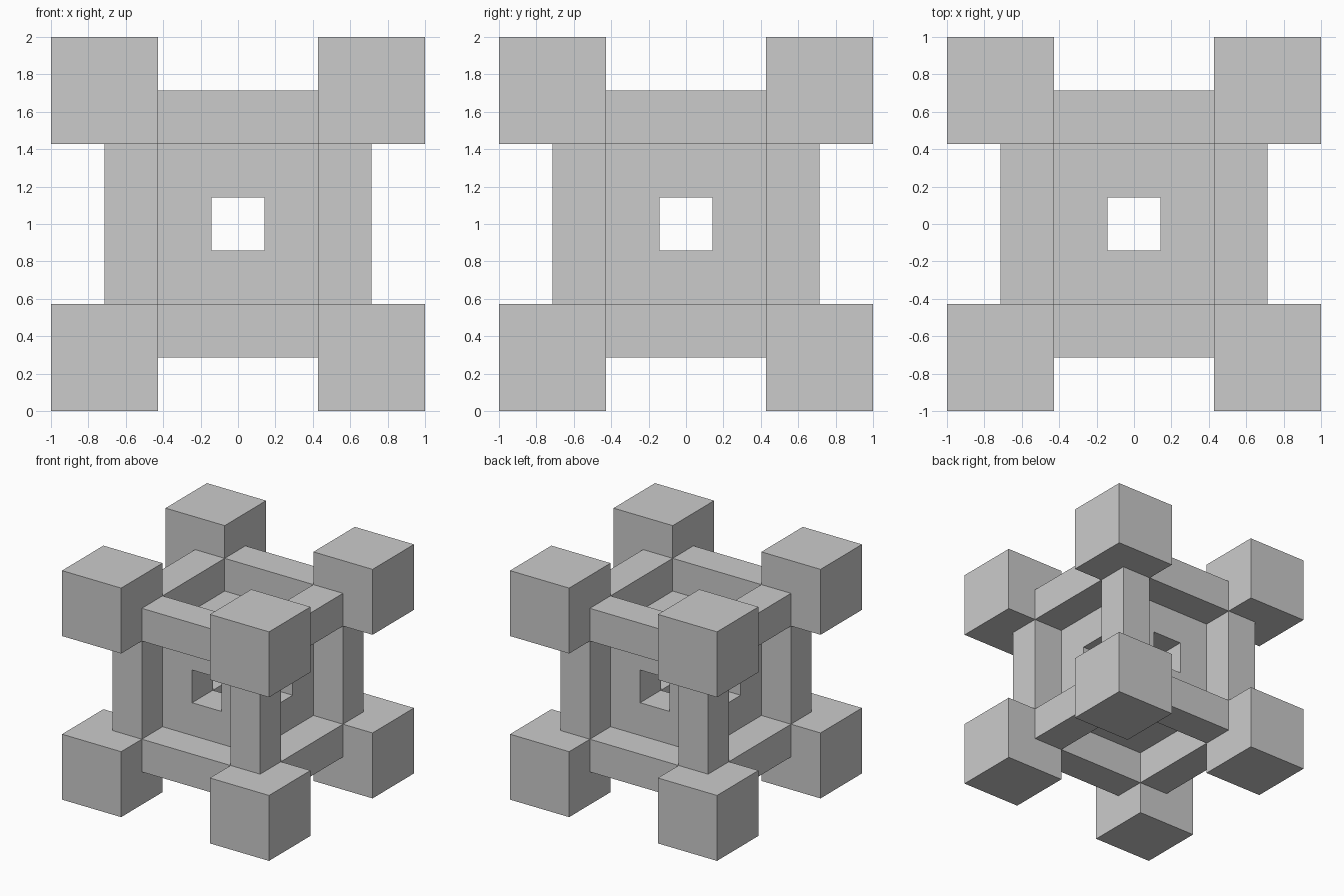
import bpy, bmesh
from itertools import product
from mathutils import Vector

if "Cube" in bpy.data.objects:
    bpy.data.objects.remove(bpy.data.objects["Cube"])

U = 1 / 7                      # the whole model sits on a 14 x 14 x 14 grid
CENTRE = Vector((0, 0, 1))


def finish(name, bm, location):
    bmesh.ops.recalc_face_normals(bm, faces=bm.faces)
    mesh = bpy.data.meshes.new(name)
    bm.to_mesh(mesh)
    bm.free()
    obj = bpy.data.objects.new(name, mesh)
    obj.location = location
    bpy.context.collection.objects.link(obj)
    return obj


def box(name, centre, size):
    bm = bmesh.new()
    bmesh.ops.create_cube(bm, size=1)
    bmesh.ops.scale(bm, vec=Vector(size) * U, verts=bm.verts)
    return finish(name, bm, CENTRE + Vector(centre) * U)


# Core cube pierced by a square tunnel along each axis (outer skin only)
def filled(cell):
    return max(map(abs, cell)) <= 1 and sum(c != 0 for c in cell) >= 2


bm = bmesh.new()
for cell in product((-1, 0, 1), repeat=3):
    if not filled(cell):
        continue
    for axis, side in product(range(3), (-1, 1)):
        step = Vector([side if i == axis else 0 for i in range(3)])
        if filled(tuple(int(c) for c in Vector(cell) + step)):
            continue
        a = Vector([i == (axis + 1) % 3 for i in range(3)])
        b = Vector([i == (axis + 2) % 3 for i in range(3)])
        mid = Vector(cell) * 2 + step
        ring = [mid - a - b, mid + a - b, mid + a + b, mid - a + b]
        if side < 0:
            ring.reverse()
        bm.faces.new([bm.verts.new(p * U) for p in ring])
bmesh.ops.remove_doubles(bm, verts=bm.verts, dist=0.001)
bmesh.ops.dissolve_limit(bm, angle_limit=0.01, verts=bm.verts, edges=bm.edges)
finish("pierced_core", bm, CENTRE)

# Eight corner cubes
for corner in product((-1, 1), repeat=3):
    box("corner_cube", [5 * c for c in corner], (4, 4, 4))

# Twelve edge bars joining the corner cubes
for axis, s, t in product(range(3), (-1, 1), (-1, 1)):
    centre, size = [0, 0, 0], [2, 2, 2]
    centre[(axis + 1) % 3] = 4 * s
    centre[(axis + 2) % 3] = 4 * t
    size[axis] = 6
    box("edge_bar_" + "xyz"[axis], centre, size)
